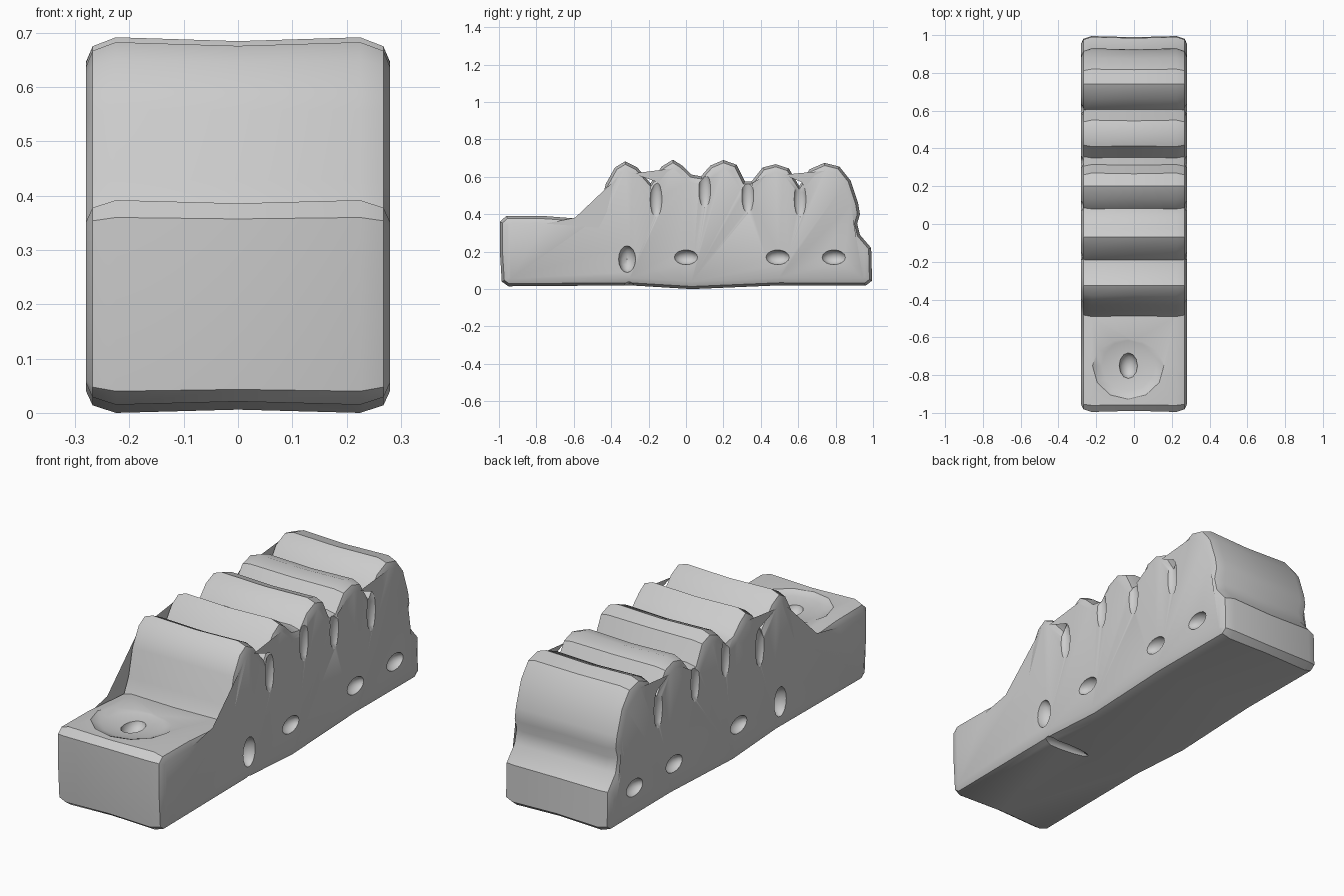
import bpy
import bmesh
from mathutils import Vector

if "Cube" in bpy.data.objects:
    bpy.data.objects.remove(bpy.data.objects["Cube"])

# Side outline (y, z): low block at the front, five loaf-shaped humps, rear step
OUTLINE = [
    (-0.95, 0.015), (-0.985, 0.04), (-0.995, 0.2), (-0.995, 0.36), (-0.96, 0.392), (-0.75, 0.39),
    (-0.49, 0.37), (-0.46, 0.43), (-0.43, 0.56), (-0.38, 0.65), (-0.325, 0.683), (-0.26, 0.65),
    (-0.19, 0.565), (-0.13, 0.655), (-0.07, 0.692), (-0.02, 0.66), (0.03, 0.612), (0.08, 0.603),
    (0.13, 0.66), (0.2, 0.69), (0.27, 0.665), (0.315, 0.575), (0.35, 0.575), (0.41, 0.65),
    (0.48, 0.668), (0.55, 0.645), (0.605, 0.55), (0.66, 0.64), (0.74, 0.675), (0.82, 0.655),
    (0.88, 0.58), (0.92, 0.46), (0.93, 0.4), (0.915, 0.35), (0.93, 0.29), (0.99, 0.22),
    (0.995, 0.045), (0.96, 0.018), (0.5, 0.02), (0.03, 0.0), (-0.3, 0.02)]


def inset(points, d):
    """Move every outline point inward along the bisector of its two edges."""
    out, n = [], len(points)
    for i in range(n):
        p = Vector(points[i])
        t0 = (p - Vector(points[i - 1])).normalized()
        t1 = (Vector(points[(i + 1) % n]) - p).normalized()
        t = (t0 + t1).normalized()
        k = d * min(1.25, 1 / max(0.1, t.dot(t0)))
        out.append((p.x + t.y * k, p.y - t.x * k))
    return out


# Body: rounded rings lofted across x
rings = [(-0.28, 0.04), (-0.268, 0.014), (-0.225, 0.0), (0.0, 0.006),
         (0.225, 0.0), (0.268, 0.014), (0.28, 0.04)]
bm = bmesh.new()
loops = [[bm.verts.new((x, y, z)) for y, z in inset(OUTLINE, d)] for x, d in rings]
n = len(OUTLINE)
for a, b in zip(loops, loops[1:]):
    for i in range(n):
        j = (i + 1) % n
        bm.faces.new((a[i], a[j], b[j], b[i]))
caps = [bm.faces.new(loops[0]), bm.faces.new(loops[-1])]
bmesh.ops.triangulate(bm, faces=caps)
bmesh.ops.recalc_face_normals(bm, faces=bm.faces[:])
mesh = bpy.data.meshes.new("humped_body")
bm.to_mesh(mesh)
bm.free()
body = bpy.data.objects.new("humped_body", mesh)
bpy.context.collection.objects.link(body)


def dent(loc, size):
    """Carve an ellipsoidal hollow into the body."""
    bpy.ops.mesh.primitive_uv_sphere_add(segments=12, ring_count=8, location=loc)
    cutter = bpy.context.object
    cutter.name = "dent_cutter"
    cutter.scale = size
    cutter.hide_render = True
    bpy.context.view_layer.update()
    mod = body.modifiers.new("dent", 'BOOLEAN')
    mod.operation, mod.object, mod.solver = 'DIFFERENCE', cutter, 'MANIFOLD'
    bpy.context.view_layer.objects.active = body
    bpy.ops.object.modifier_apply(modifier=mod.name)
    bpy.data.objects.remove(cutter)


# Small hollows along both lower sides
for s in (-1, 1):
    dent((s * 0.287, -0.315, 0.16), (0.06, 0.047, 0.072))
    for y in (0.0, 0.49, 0.79):
        dent((s * 0.287, y, 0.17), (0.045, 0.065, 0.04))
    # Upright creases below the valleys between humps
    for y, z in ((-0.16, 0.48), (0.1, 0.53), (0.33, 0.5), (0.61, 0.48)):
        dent((s * 0.29, y, z), (0.03, 0.035, 0.1))

# Shallow slot underneath and sunken pit on the front block
dent((0.17, -0.305, 0.015), (0.16, 0.03, 0.03))
dent((-0.03, -0.75, 0.4), (0.2, 0.19, 0.04))
dent((-0.03, -0.75, 0.37), (0.05, 0.07, 0.05))

bpy.ops.object.select_all(action='DESELECT')
body.select_set(True)
bpy.context.view_layer.objects.active = body
bpy.ops.object.shade_smooth_by_angle(angle=0.6)
